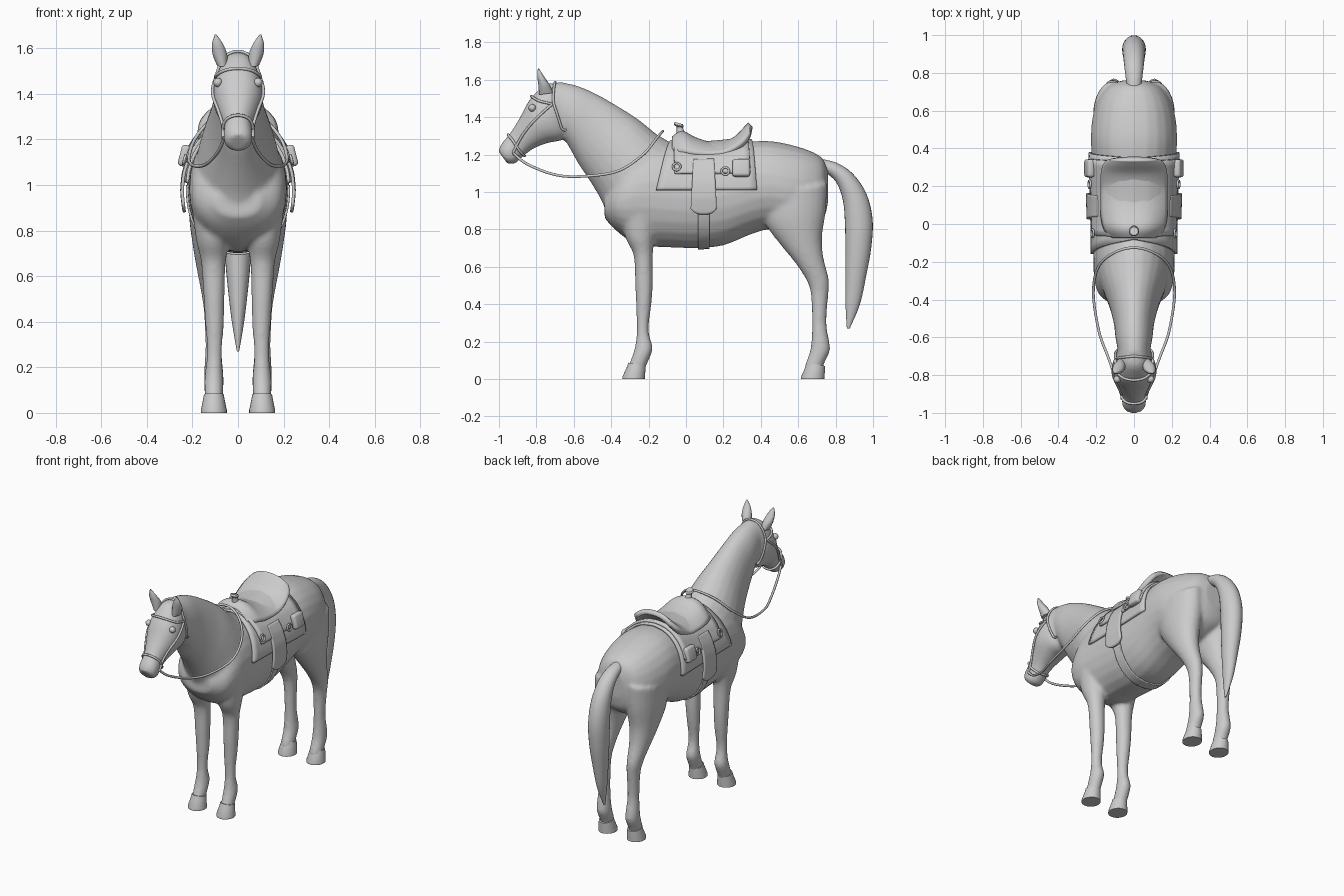
import bpy, bmesh, math
from mathutils import Vector

if "Cube" in bpy.data.objects:
    bpy.data.objects.remove(bpy.data.objects["Cube"])

grey = bpy.data.materials.new("plain_grey")
grey.diffuse_color = (0.6, 0.6, 0.6, 1)
grey.use_nodes = True
grey.node_tree.nodes["Principled BSDF"].inputs["Base Color"].default_value = grey.diffuse_color


def spline(pts, n):
    """Smooth curve through tuples of any length."""
    out = []
    for i in range(len(pts) - 1):
        a, b, c, d = (pts[max(i - 1, 0)], pts[i], pts[i + 1], pts[min(i + 2, len(pts) - 1)])
        for k in range(n):
            t = k / n
            out.append(tuple(0.5 * (2 * q + (r - p) * t + (2 * p - 5 * q + 4 * r - s) * t * t
                                    + (3 * q - p - 3 * r + s) * t ** 3)
                             for p, q, r, s in zip(a, b, c, d)))
    return out + [tuple(pts[-1])]


def loft(bm, rings, side=1, n=24, sub=4, power=1.0):
    """Rings (front_y, front_z, back_y, back_z, half_width, centre_x) joined to a closed skin."""
    loops = []
    for ay, az, by, bz, w, cx in spline(rings, sub):
        loop = []
        for k in range(n):
            a = 2 * math.pi * k / n
            c, s = math.cos(a), math.sin(a)
            x = max(w, .001) * math.copysign(abs(s) ** power, s)
            loop.append(bm.verts.new((side * (cx + x), (ay + by) / 2 + c * (ay - by) / 2,
                                      (az + bz) / 2 + c * (az - bz) / 2)))
        loops.append(loop)
    for p, q in zip(loops, loops[1:]):
        for k in range(n):
            bm.faces.new((p[k], p[(k + 1) % n], q[(k + 1) % n], q[k]))
    bm.faces.new(loops[0])
    bm.faces.new(loops[-1])


def finish(bm, name, angle=40):
    bmesh.ops.recalc_face_normals(bm, faces=bm.faces[:])
    me = bpy.data.meshes.new(name)
    bm.to_mesh(me)
    bm.free()
    ob = bpy.data.objects.new(name, me)
    bpy.context.collection.objects.link(ob)
    me.materials.append(grey)
    bpy.ops.object.select_all(action='DESELECT')
    ob.select_set(True)
    bpy.context.view_layer.objects.active = ob
    bpy.ops.object.shade_smooth_by_angle(angle=math.radians(angle))
    return ob


# Body: barrel, neck, head and legs fused into one smooth skin
barrel = [(.76, 1.12, .76, .95, .06, 0), (.725, 1.185, .735, .86, .14, 0), (.65, 1.225, .65, .80, .195, 0),
          (.55, 1.255, .55, .78, .222, 0), (.45, 1.272, .45, .80, .228, 0), (.35, 1.27, .35, .775, .225, 0),
          (.20, 1.25, .20, .715, .222, 0), (.05, 1.24, .05, .70, .22, 0), (-.10, 1.25, -.10, .705, .216, 0),
          (-.20, 1.26, -.20, .71, .215, 0), (-.30, 1.20, -.30, .74, .21, 0), (-.38, 1.08, -.38, .80, .18, 0),
          (-.435, .99, -.435, .86, .10, 0)]
neck = [(-.05, 1.25, -.33, .77, .19, 0), (-.15, 1.305, -.41, .86, .185, 0), (-.25, 1.385, -.455, .96, .16, 0),
        (-.35, 1.45, -.515, 1.06, .13, 0), (-.47, 1.52, -.575, 1.15, .108, 0), (-.58, 1.568, -.625, 1.24, .098, 0),
        (-.68, 1.59, -.67, 1.31, .085, 0)]
head = [(-.64, 1.58, -.63, 1.40, .07, 0), (-.74, 1.58, -.635, 1.31, .092, 0), (-.80, 1.535, -.67, 1.275, .108, 0),
        (-.845, 1.48, -.74, 1.262, .108, 0), (-.89, 1.395, -.815, 1.232, .083, 0),
        (-.94, 1.315, -.865, 1.195, .062, 0), (-.985, 1.26, -.915, 1.152, .064, 0),
        (-1.004, 1.22, -.955, 1.152, .048, 0)]
front_leg = [(-.36, .92, -.12, .92, .085, .12), (-.325, .76, -.165, .76, .072, .112),
             (-.28, .66, -.177, .66, .054, .108), (-.272, .50, -.177, .50, .046, .105),
             (-.267, .40, -.187, .38, .041, .103), (-.264, .31, -.197, .31, .035, .103),
             (-.264, .24, -.197, .24, .034, .104), (-.272, .18, -.177, .17, .04, .105),
             (-.285, .13, -.185, .135, .042, .106), (-.305, .08, -.21, .075, .04, .106),
             (-.315, .045, -.22, .045, .04, .106)]
hind_leg = [(.40, .97, .755, 1.05, .10, .115), (.425, .83, .748, .90, .10, .115), (.52, .70, .727, .76, .078, .12),
            (.585, .62, .735, .65, .062, .12), (.643, .53, .764, .53, .047, .115), (.668, .45, .76, .44, .04, .11),
            (.673, .30, .751, .30, .035, .108), (.67, .20, .768, .19, .041, .107), (.66, .14, .768, .145, .043, .106),
            (.64, .085, .738, .08, .041, .106), (.63, .045, .73, .045, .04, .106)]
bm = bmesh.new()
loft(bm, barrel, power=.85)
loft(bm, neck)
loft(bm, head, power=.85)
for s in (1, -1):
    loft(bm, front_leg, s)
    loft(bm, hind_leg, s)
body = finish(bm, "body", 80)
remesh = body.modifiers.new("fuse", 'REMESH')
remesh.mode, remesh.voxel_size, remesh.use_smooth_shade = 'VOXEL', .011, True
smooth = body.modifiers.new("soften", 'SMOOTH')
smooth.factor, smooth.iterations = .5, 7
skin = body.evaluated_get(bpy.context.evaluated_depsgraph_get())

# Hooves, ears, tail and eyes
for s, side in ((1, "left"), (-1, "right")):
    for label, f, b in (("front", -.34, -.22), ("hind", .615, .74)):
        bm = bmesh.new()
        loft(bm, [(f + .032, .088, b + .004, .07, .044, .106), (f + .024, .065, b + .004, .055, .047, .106),
                  (f, .012, b, .012, .057, .106), (f, 0, b, 0, .057, .106)], s, sub=1)
        finish(bm, f"{label}_hoof_{side}")
    bm = bmesh.new()
    loft(bm, [(-.785, 1.52, -.71, 1.53, .024, .068), (-.79, 1.575, -.73, 1.575, .032, .08),
              (-.795, 1.62, -.76, 1.62, .024, .09), (-.792, 1.66, -.786, 1.66, .004, .098)], s, 12)
    finish(bm, f"ear_{side}", 60)
    bm = bmesh.new()
    bmesh.ops.create_uvsphere(bm, u_segments=12, v_segments=8, radius=.02)
    finish(bm, f"eye_{side}", 80).location = (s * .088, -.822, 1.45)
bm = bmesh.new()
loft(bm, [(.70, 1.18, .71, 1.11, .035, 0), (.80, 1.158, .765, 1.09, .045, 0), (.89, 1.10, .81, 1.04, .053, 0),
          (.965, .99, .84, .95, .06, 0), (.998, .85, .85, .83, .063, 0), (.99, .70, .852, .70, .058, 0),
          (.965, .56, .852, .56, .046, 0), (.93, .40, .853, .40, .027, 0), (.875, .27, .86, .27, .005, 0)])
finish(bm, "tail", 60)


# Tack pieces that follow the skin
def on_skin(y, a, off):
    d = Vector((math.cos(a), 0, math.sin(a)))
    hit, p, n, _ = skin.ray_cast(Vector((0, y, 1)) + d * .6, -d)
    return p + d * off


def drape(name, zlow, low, high, off, thick, a_top=None, girth=False, n=24, ny=12, point=0):
    """Sheet over the back, or on both flanks when a_top is given."""
    a0 = math.atan2(zlow - 1, .225)
    spans = [(a0, math.pi - a0)] if a_top is None else [(a0, a_top), (math.pi - a0, math.pi - a_top)]
    if girth:
        spans = [(0, -math.pi)]
    bm = bmesh.new()
    for b0, b1 in spans:
        grid = []
        for i in range(n + 1):
            t = i / n
            h = 0 if girth else (1 - abs(2 * t - 1) if a_top is None else t)
            row = []
            for j in range(ny + 1):
                u = j / ny
                y = (low[0] + (high[0] - low[0]) * h) * (1 - u) + (low[1] + (high[1] - low[1]) * h) * u
                lift = point * (1 - h) * abs(2 * u - 1) ** 3
                row.append(bm.verts.new(on_skin(y, b0 + (b1 - b0) * t + lift * (1 if b1 > b0 else -1), off)))
            grid.append(row)
        for p, q in zip(grid, grid[1:]):
            for j in range(ny):
                bm.faces.new((p[j], p[j + 1], q[j + 1], q[j]))
    ob = finish(bm, name)
    m = ob.modifiers.new("thickness", 'SOLIDIFY')
    m.thickness, m.offset = thick, 0


drape("saddle_blanket", 1.01, (-.16, .38), (-.08, .35), .009, .014, n=40)
drape("saddle_skirt", 1.10, (-.06, .345), (-.07, .33), .022, .018, n=40)
drape("stirrup_fender", .885, (.025, .165), (.04, .15), .026, .014, a_top=.75, point=.12)
drape("girth_strap", 0, (.065, .125), (.065, .125), .004, .01, girth=True)

# Seat with rising cantle and pommel
stations = [(-.065, 1.285, 1.20, .12), (-.02, 1.31, 1.21, .15), (.04, 1.28, 1.20, .165), (.12, 1.255, 1.195, .168),
            (.20, 1.255, 1.20, .168), (.27, 1.285, 1.235, .168), (.32, 1.335, 1.275, .155), (.345, 1.36, 1.31, .125)]
bm = bmesh.new()
grid = [[bm.verts.new((w * u / 10, y, zc - (zc - ze) * abs(u / 10) ** 2.5)) for u in range(-10, 11)]
        for y, zc, ze, w in spline(stations, 4)]
for p, q in zip(grid, grid[1:]):
    for j in range(20):
        bm.faces.new((p[j], p[j + 1], q[j + 1], q[j]))
m = finish(bm, "saddle_seat").modifiers.new("thickness", 'SOLIDIFY')
m.thickness, m.offset = .032, 0

# Saddle horn
bm = bmesh.new()
loft(bm, [(-.05, 1.28, .01, 1.28, .032, 0), (-.05, 1.34, -.015, 1.34, .017, 0), (-.055, 1.352, -.015, 1.345, .02, 0),
          (-.065, 1.362, -.012, 1.35, .027, 0), (-.06, 1.375, -.016, 1.362, .022, 0)], n=16, sub=2)
finish(bm, "saddle_horn")

# Side bags and metal rings
for s, side in ((1, "left"), (-1, "right")):
    bm = bmesh.new()
    bmesh.ops.create_cube(bm, size=1)
    bmesh.ops.scale(bm, vec=(.04, .095, .095), verts=bm.verts)
    bmesh.ops.bevel(bm, geom=bm.edges[:], offset=.015, segments=3, affect='EDGES', profile=.5)
    bag = finish(bm, f"side_bag_{side}")
    a = .5 if s > 0 else math.pi - .5
    bag.location = on_skin(.295, a, .035)
    bag.rotation_euler.y = -s * .25
    for y, z in ((-.05, 1.13), (.21, 1.10)):
        a = math.atan2(z - 1, .21)
        bpy.ops.mesh.primitive_torus_add(major_radius=.02, minor_radius=.006, major_segments=20, minor_segments=8,
                                         location=on_skin(y, a if s > 0 else math.pi - a, .036),
                                         rotation=(0, s * 1.3, 0))
        bpy.context.object.name = f"saddle_ring_{side}"
        bpy.context.object.data.materials.append(grey)
        bpy.ops.object.shade_smooth()


# Bridle straps and reins as thin cords kept outside the skin
def cord(name, pts, r, snap=False, cyclic=False):
    cu = bpy.data.curves.new(name, 'CURVE')
    cu.dimensions, cu.bevel_depth, cu.bevel_resolution, cu.use_fill_caps = '3D', r, 2, True
    path = spline(pts, 8)
    sp = cu.splines.new('POLY')
    sp.points.add(len(path) - 1)
    sp.use_cyclic_u = cyclic
    for q, p in zip(sp.points, path):
        p = Vector(p)
        _, loc, n, _ = skin.closest_point_on_mesh(p)
        if snap or (p - loc).dot(n) < r:
            p = loc + n * r * .7
        q.co = (*p, 1)
    ob = bpy.data.objects.new(name, cu)
    cu.materials.append(grey)
    bpy.context.collection.objects.link(ob)


def mirrored(half):
    return half + [(-x, y, z) for x, y, z in reversed(half[:-1])]


cord("reins", mirrored([(.06, -.925, 1.21), (.085, -.85, 1.15), (.135, -.71, 1.095), (.185, -.57, 1.083),
                        (.215, -.37, 1.11), (.19, -.23, 1.20), (.11, -.155, 1.29), (0, -.125, 1.325)]), .0075)
cord("noseband", mirrored([(0, -.955, 1.31), (.06, -.93, 1.28), (.06, -.89, 1.22), (0, -.86, 1.19)]), .007, True)
cord("browband", mirrored([(.10, -.715, 1.47), (.09, -.79, 1.49), (0, -.825, 1.51)]), .007, True)
cord("headstall", mirrored([(.10, -.65, 1.32), (.10, -.69, 1.42), (.09, -.71, 1.50), (0, -.70, 1.59)]), .007, True)
for s, side in ((1, "left"), (-1, "right")):
    cord(f"cheek_strap_{side}", [(s * .06, -.925, 1.21), (s * .08, -.87, 1.31), (s * .10, -.79, 1.40),
                                 (s * .10, -.715, 1.47)], .007, True)
